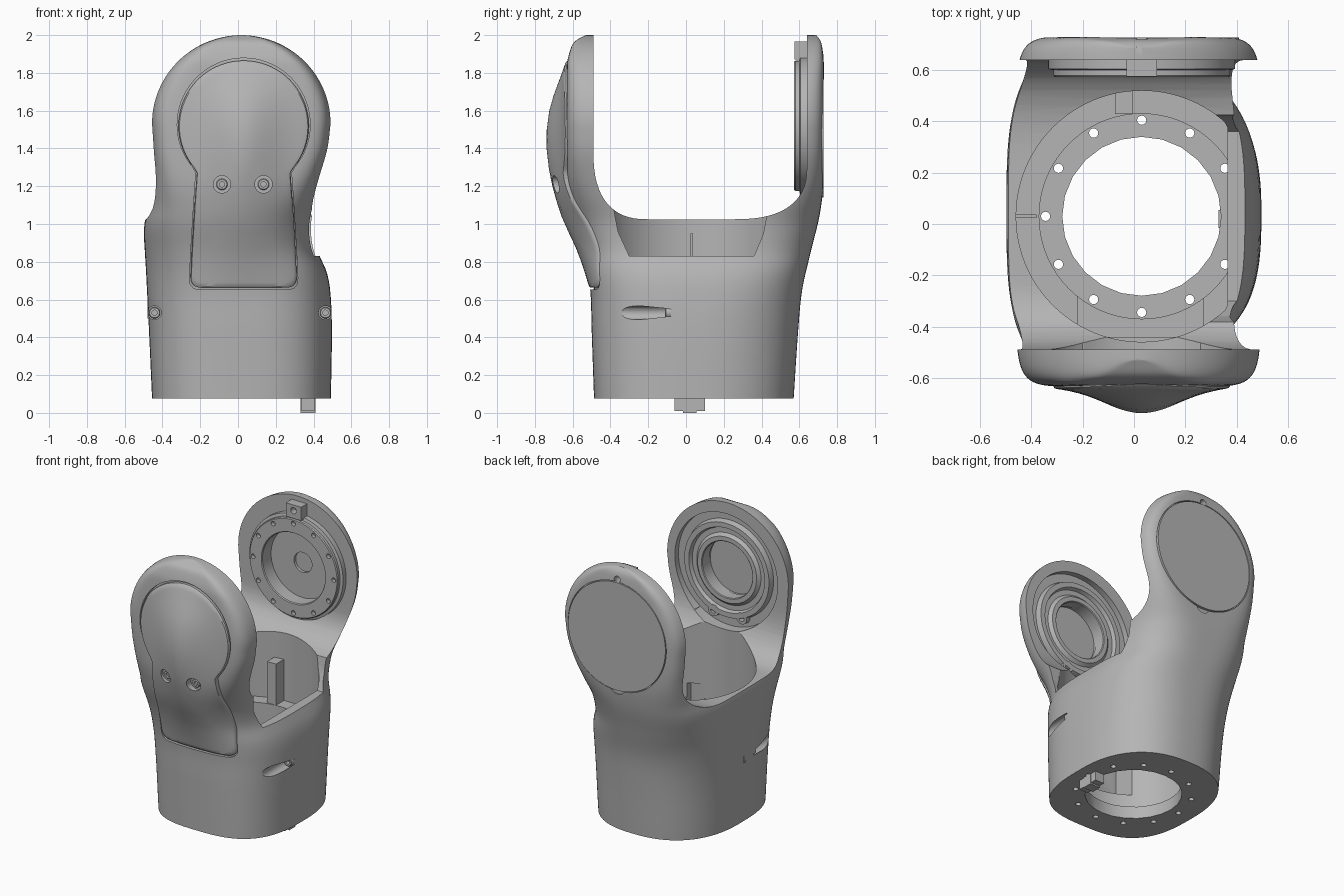
import bpy, bmesh, math
from math import sin, cos, pi, radians
from mathutils import Matrix

old = bpy.data.objects.get("Cube")
if old:
    bpy.data.objects.remove(old)

grey = bpy.data.materials.new("light grey")
grey.use_nodes = True
grey.diffuse_color = (0.46, 0.46, 0.46, 1)
grey.node_tree.nodes["Principled BSDF"].inputs["Base Color"].default_value = grey.diffuse_color


# ---------- helpers ----------
def make(name, bm):
    bmesh.ops.recalc_face_normals(bm, faces=bm.faces)
    mesh = bpy.data.meshes.new(name)
    bm.to_mesh(mesh)
    bm.free()
    mesh.materials.append(grey)
    ob = bpy.data.objects.new(name, mesh)
    bpy.context.collection.objects.link(ob)
    return ob


def loft(name, rings, closed=False):
    bm = bmesh.new()
    rows = [[bm.verts.new(p) for p in ring] for ring in rings]
    pairs = list(zip(rows, rows[1:]))
    if closed:
        pairs.append((rows[-1], rows[0]))
    else:
        bm.faces.new(rows[0])
        bm.faces.new(rows[-1])
    for a, b in pairs:
        for i in range(len(a)):
            j = (i + 1) % len(a)
            bm.faces.new((a[i], a[j], b[j], b[i]))
    return make(name, bm)


def box(name, x, y, z):
    return loft(name, [[(x[0], y[0], h), (x[0], y[1], h), (x[1], y[1], h), (x[1], y[0], h)] for h in z])


def rods(name, radius, y0, y1, centres, sides=32, upright=False):
    """Cylinders along y at (x, z) centres, or along z at (x, y) centres."""
    bm = bmesh.new()
    mid = (y0 + y1) / 2
    for u, v in centres:
        if upright:
            m = Matrix.Translation((u, v, mid))
        else:
            m = Matrix.Translation((u, mid, v)) @ Matrix.Rotation(pi / 2, 4, "X")
        bmesh.ops.create_cone(bm, cap_ends=True, segments=sides, radius1=radius,
                              radius2=radius, depth=y1 - y0, matrix=m)
    return make(name, bm)


def lathe(name, profile, cx, cz, sides=72):
    turn = [2 * pi * i / sides for i in range(sides)]
    return loft(name, [[(cx + r * cos(t), y, cz + r * sin(t)) for t in turn]
                       for r, y in profile], closed=True)


def cut(ob, *cutters):
    bpy.context.view_layer.objects.active = ob
    for c in cutters:
        mod = ob.modifiers.new("cut", "BOOLEAN")
        mod.operation, mod.solver, mod.object = "DIFFERENCE", "EXACT", c
        bpy.ops.object.modifier_apply(modifier=mod.name)
        bpy.data.objects.remove(c)


def smooth_lookup(table, z, col=1):
    """Cubic interpolation of a column over the first column."""
    z = min(max(z, table[0][0]), table[-1][0])
    i = max(k for k in range(len(table) - 1) if table[k][0] <= z)

    def slope(k):
        a, b = table[max(k - 1, 0)], table[min(k + 1, len(table) - 1)]
        return (b[col] - a[col]) / (b[0] - a[0])
    p, q = table[i], table[i + 1]
    d = q[0] - p[0]
    t = (z - p[0]) / d
    h = t * t * (3 - 2 * t)
    return (p[col] * (1 - h) + q[col] * h
            + d * t * (1 - t) * (slope(i) * (1 - t) - slope(i + 1) * t))


# ---------- outer hull ----------
BASE = .075
WIDTH = [(BASE, -.455, .492), (.45, -.472, .497), (.65, -.482, .488), (.75, -.487, .468),
         (.85, -.493, .425), (.95, -.498, .408), (1.02, -.492, .405), (1.1, -.465, .412),
         (1.25, -.447, .442), (1.4, -.453, .48), (1.53, -.46, .495)]
DEPTH = [(BASE, -.487, .57), (.45, -.5, .595), (.65, -.507, .615), (.85, -.54, .66),
         (1.05, -.6, .708), (1.25, -.63, .73), (1.84, -.63, .73), (1.93, -.61, .722),
         (1.97, -.585, .712), (2, -.53, .69)]
# corner squareness of the front and back halves
SQUARENESS = [(BASE, 2.9, 2.4), (.6, 3, 2.6), (1, 3.7, 3.5), (1.15, 5.3, 5.2), (1.35, 8.5, 8.5), (1.6, 10, 10)]
HEAD_Z, HEAD_H, HEAD_W, MID = 1.53, .47, .4775, .0175


def section(z):
    if z > HEAD_Z:
        cx = MID
        hx = HEAD_W * math.sqrt(max(1 - ((z - HEAD_Z) / HEAD_H) ** 2, 1e-5))
    else:
        l, r = smooth_lookup(WIDTH, z, 1), smooth_lookup(WIDTH, z, 2)
        cx, hx = (l + r) / 2, (r - l) / 2
    f, b = smooth_lookup(DEPTH, z, 1), smooth_lookup(DEPTH, z, 2)
    return cx, hx, (f + b) / 2, (b - f) / 2


def hull_ring(z, count=144):
    cx, hx, cy, hy = section(z)
    ring = []
    for i in range(count):
        t = 2 * pi * (i + .5) / count
        c, s = cos(t), sin(t)
        n = smooth_lookup(SQUARENESS, z, 1 if s < 0 else 2)
        ring.append((cx + math.copysign(hx * abs(c) ** (2 / n), c),
                     cy + math.copysign(hy * abs(s) ** (2 / n), s), z))
    return ring


def front_y(x, z):
    cx, hx, cy, hy = section(z)
    n = smooth_lookup(SQUARENESS, z)
    u = min(abs(x - cx) / hx, 1)
    return cy - hy * (1 - u ** n) ** (1 / n)


levels = [BASE + (HEAD_Z - BASE) * i / 42 for i in range(43)]
levels += [HEAD_Z + HEAD_H * sin(radians(88 * i / 26)) for i in range(1, 27)]
body = loft("body_with_arms", [hull_ring(z) for z in levels])

# gap between the arms and the lower opening on the left side
def bend(y_in, y_out, height):
    steps = [pi / 2 * i / 16 for i in range(17)]
    return [(y_in + (y_out - y_in) * sin(t) ** .8, 1.025 + height * (1 - cos(t) ** .8)) for t in steps]


gap = [(-.49, 2.2)] + bend(-.2, -.49, .36)[::-1] + bend(.25, .64, .28) + [(.64, 2.2)]
notch = [(-.39, 1.12), (-.36, .96), (-.3, .83), (.36, .83), (.41, .95), (.44, 1.12)]
cut(body, loft("gap_cutter", [[(x, y, z) for y, z in gap] for x in (-1, 1)]),
    loft("notch_cutter", [[(x, y, z) for y, z in notch] for x in (.2, 1)]))

# socket: wide upper bore with a flat side, narrow lower bore, through hole
C = .03
wide = [(min(C + .49 * cos(t), .365), C + .49 * sin(t)) for t in [2 * pi * i / 96 for i in range(96)]]
bolt_ring = [(cos(pi * i / 6), sin(pi * i / 6)) for i in range(12)]
cut(body, loft("bore_cutter", [[(x, y, z) for x, y in wide] for z in (.6, 1.6)]),
    rods("lower_cutter", .4, .16, .7, [(C, C)], 72, True),
    rods("hole_cutter", .31, 0, .3, [(C, C)], 24, True),
    rods("bolt_cutter", .018, 0, .3, [(C + .375 * c, C + .375 * s) for c, s in bolt_ring], 16, True),
    box("pocket_cutter", (-.22, .27), (-.44, -.2), (.3, .7)))
box("back_rib", (-.075, -.005), (.43, .54), (.5, .89))
box("side_rib", (-.48, -.38), (.024, .038), (.5, .95))

# screw slots low on both sides
SLOTS = ((-.442, .53), (.463, .53))
cut(body, rods("slot_cutter", .036, -.8, -.08, SLOTS, 24))

# ---------- front cover ----------
right_edge = [(.235, .663), (.262, .672), (.277, .692), (.281, .72), (.275, .85), (.26, 1.1), (.248, 1.27)]
arc = [(.345 * cos(t), 1.52 + .345 * sin(t)) for t in [radians(-40 + 260 * i / 52) for i in range(53)]]
left_edge = [(-x, z) for x, z in right_edge[::-1]]
corners = right_edge + arc + left_edge
outline = []
for i, (x, z) in enumerate(corners):
    x2, z2 = corners[(i + 1) % len(corners)]
    parts = max(1, int(math.hypot(x2 - x, z2 - z) / .04))
    outline += [(x + (x2 - x) * k / parts, z + (z2 - z) * k / parts) for k in range(parts)]
BULGE = [(.66, 0), (.8, .022), (1, .052), (1.15, .07), (1.4, .1), (1.6, .085), (1.8, .022), (1.87, 0)]


def cover_ring(scale, offset, bulge=1):
    ring = []
    for x, z in outline:
        px, pz = C + x * scale, 1.2 + (z - 1.2) * scale
        swell = smooth_lookup(BULGE, pz) * math.exp(-((px - C) / .2) ** 2)
        ring.append((px, front_y(px, pz) + offset - bulge * swell, pz))
    return ring


fills = (.04, .15, .3, .45, .6, .72, .82, .9, .95)
cut(body, loft("seam_cutter", [cover_ring(s * 1.02, .02, 0) for s in fills + (1,)]
               + [cover_ring(s * 1.02, -.15, 0) for s in (1,) + fills[::-1]]))
cover = loft("front_cover", [cover_ring(s, .03, 0) for s in fills + (1,)]
             + [cover_ring(1, .004), cover_ring(.985, -.003)]
             + [cover_ring(s, -.004) for s in fills[::-1]])
COVER_SCREWS = ((-.085, 1.21), (.135, 1.21))
cut(cover, rods("screw_hole_cutter", .046, -.9, -.65, COVER_SCREWS))


def socket_screws(name, y, centres):
    for i, (x, z) in enumerate(centres):
        lathe(name + "_" + str(i + 1), [(.014, y + .03), (.014, y), (.026, y), (.03, y + .005),
                                        (.03, y + .03)], x, z, 24)


socket_screws("cover_screw", -.663, COVER_SCREWS)
socket_screws("slot_screw", -.11, SLOTS)

# ---------- inside of the front arm ----------
HUB = (C, 1.52)
cut(body, rods("dish_cutter", .4, -.53, -.3, [HUB], 72),
    box("dish_foot_cutter", (-.2, .26), (-.52, -.3), (1.19, 1.35)),
    rods("front_bore_cutter", .2, -.6, -.3, [HUB], 64))
lathe("front_bearing_ring", [(.195, -.58), (.195, -.505), (.2, -.5), (.23, -.5), (.25, -.52), (.285, -.52),
                             (.295, -.495), (.33, -.495), (.345, -.54), (.345, -.58)], *HUB)
for i, (x, z) in enumerate(COVER_SCREWS):
    lathe("screw_boss_" + str(i + 1), [(.02, -.55), (.02, -.495), (.04, -.495), (.045, -.55)], x, z, 24)

# ---------- back arm: mounting ring inside, round lid outside ----------
cut(body, rods("back_bore_cutter", .25, .5, .68, [HUB], 72),
    rods("shaft_cutter", .07, .6, .7, [HUB]),
    rods("lid_cutter", .385, .71, .9, [HUB], 96),
    rods("lid_hole_cutter", .024, .66, .9, [(C, 1.918)], 20),
    rods("lid_tab_cutter", .06, .71, .9, [(C, 1.17)], 24))
ring = lathe("mounting_ring", [(.245, .675), (.245, .58), (.25, .573), (.34, .573), (.345, .58), (.345, .6),
                               (.365, .605), (.365, .66), (.3, .675)], *HUB)
cut(ring, rods("ring_hole_cutter", .016, .5, .6,
               [(HUB[0] + .315 * c, HUB[1] + .315 * s) for c, s in bolt_ring], 16))
tab = box("ring_tab", (-.03, .09), (.575, .66), (1.87, 1.965))
cut(tab, rods("tab_hole_cutter", .022, .5, .62, [(C, 1.925)], 20))
rods("back_lid", .379, .7, .728, [HUB], 96)

# ---------- locating key under the base ----------
box("key_bar", (.335, .405), (-.06, .1), (.01, .09))
box("key_centre", (.33, .41), (-.015, .055), (0, .09))

# ---------- shading ----------
for ob in bpy.context.collection.objects:
    if ob.type == "MESH" and grey.name in ob.data.materials:
        ob.select_set(True)
        bpy.context.view_layer.objects.active = ob
bpy.ops.object.shade_smooth_by_angle(angle=radians(32))
